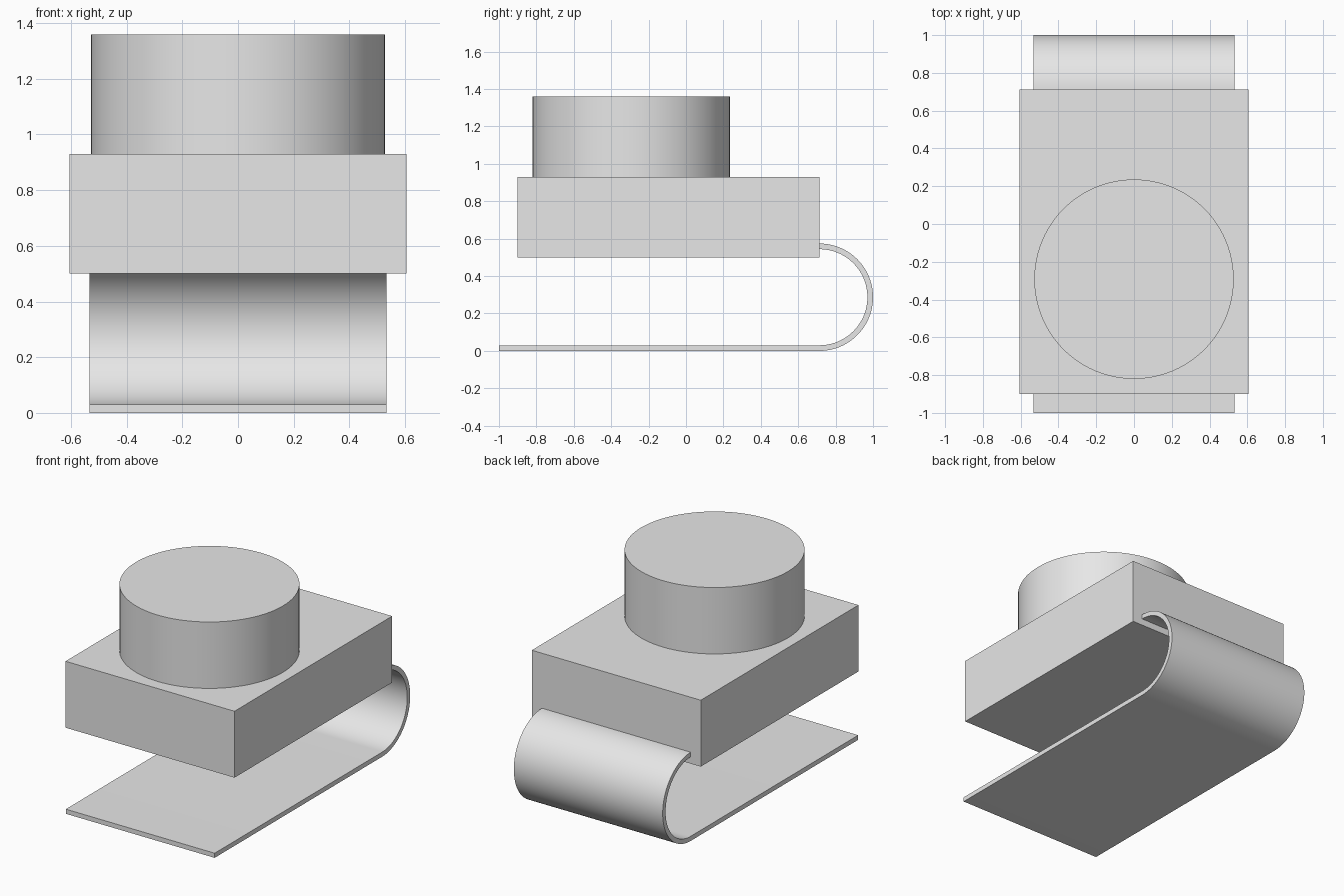
import bpy, bmesh
from math import sin, cos, pi, radians

old = bpy.data.objects.get("Cube")
if old:
    bpy.data.objects.remove(old, do_unlink=True)

grey = bpy.data.materials.new("light grey")
grey.use_nodes = True
colour = (0.8, 0.8, 0.8, 1)
grey.diffuse_color = colour
grey.node_tree.nodes["Principled BSDF"].inputs["Base Color"].default_value = colour


def finish(obj, name, smooth=False):
    obj.name = obj.data.name = name
    obj.data.materials.append(grey)
    if smooth:
        bpy.ops.object.select_all(action='DESELECT')
        obj.select_set(True)
        bpy.context.view_layer.objects.active = obj
        bpy.ops.object.shade_smooth_by_angle(angle=radians(30))


BACK = 0.713           # rear of the block, where the strip starts to bend
BOTTOM, TOP = 0.50, 0.93

# Rectangular block
front = -0.90
bpy.ops.mesh.primitive_cube_add(size=1, location=(0, (front + BACK) / 2, (BOTTOM + TOP) / 2))
block = bpy.context.object
block.scale = (1.21, BACK - front, TOP - BOTTOM)
bpy.ops.object.transform_apply(location=False, rotation=False, scale=True)
finish(block, "block")

# Round button on the block
height = 0.43
bpy.ops.mesh.primitive_cylinder_add(vertices=96, radius=0.528, depth=height,
                                    location=(0, -0.292, TOP + height / 2))
finish(bpy.context.object, "round_button", True)

# Bent strip: side profile extruded across the width
outer, thick, half_width, steps = 0.287, 0.03, 0.533, 48


def bend(radius):
    angles = [-pi / 2 + pi * i / steps for i in range(steps + 1)]
    return [(BACK + radius * cos(a), outer + radius * sin(a)) for a in angles]


profile = [(-1, 0)] + bend(outer) + bend(outer - thick)[::-1] + [(-1, thick)]
bm = bmesh.new()
side = bm.faces.new([bm.verts.new((-half_width, y, z)) for y, z in profile])
new = bmesh.ops.extrude_face_region(bm, geom=[side])["geom"]
bmesh.ops.translate(bm, vec=(2 * half_width, 0, 0),
                    verts=[v for v in new if isinstance(v, bmesh.types.BMVert)])
bmesh.ops.recalc_face_normals(bm, faces=bm.faces)
mesh = bpy.data.meshes.new("bent_strip")
bm.to_mesh(mesh)
bm.free()
strip = bpy.data.objects.new("bent_strip", mesh)
bpy.context.collection.objects.link(strip)
finish(strip, "bent_strip", True)
